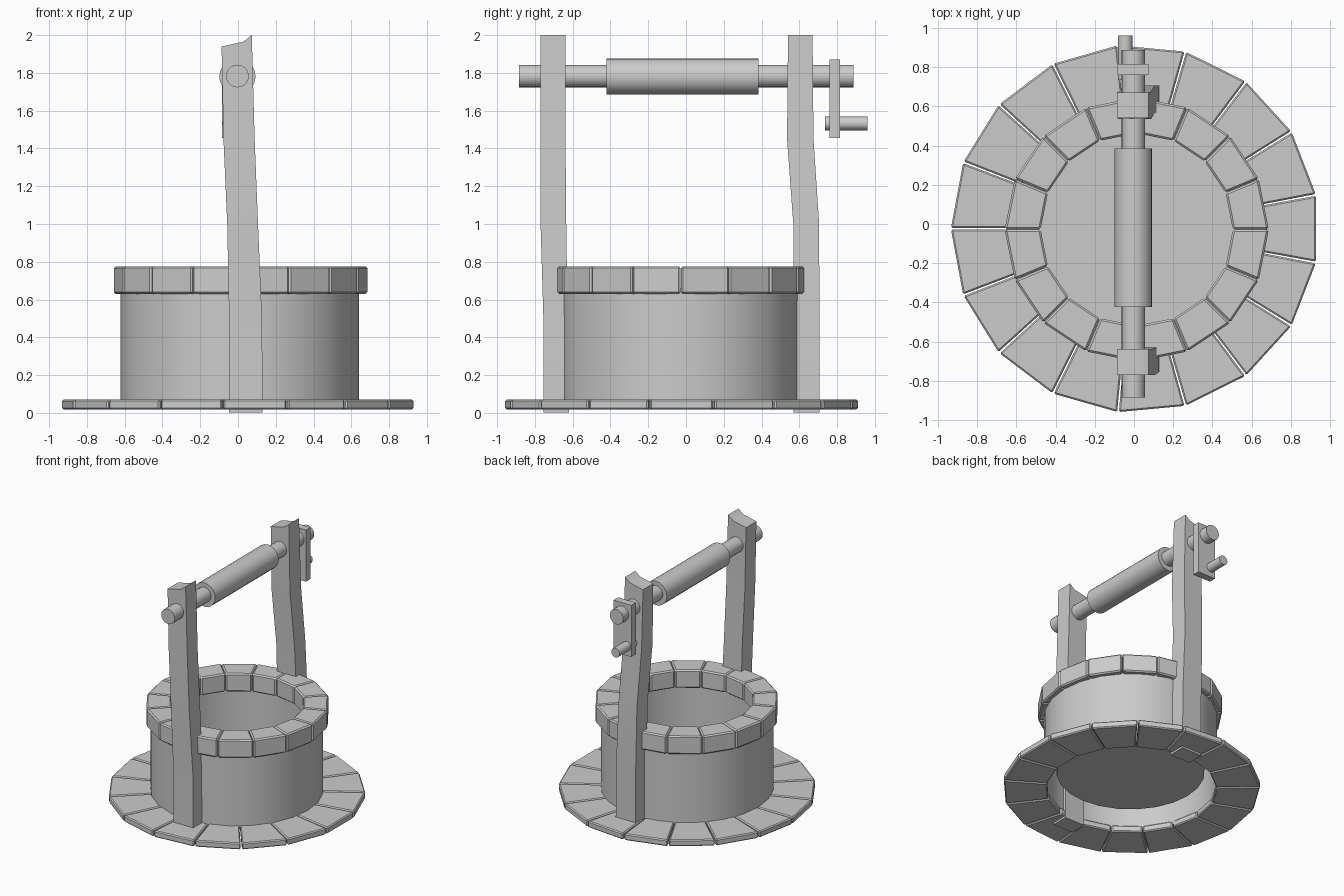
import bpy, bmesh
from math import sin, cos, pi, radians

if "Cube" in bpy.data.objects:
    bpy.data.objects.remove(bpy.data.objects["Cube"])

CX, CY = 0.009, -0.028   # centre of the round masonry


def finish(bm, name, bevel=0.0, smooth=False):
    bmesh.ops.recalc_face_normals(bm, faces=bm.faces)
    me = bpy.data.meshes.new(name)
    bm.to_mesh(me)
    bm.free()
    ob = bpy.data.objects.new(name, me)
    bpy.context.collection.objects.link(ob)
    if bevel:
        m = ob.modifiers.new("bevel", 'BEVEL')
        m.width = bevel
        m.segments = 1
    if smooth:
        bpy.ops.object.select_all(action='DESELECT')
        ob.select_set(True)
        bpy.context.view_layer.objects.active = ob
        bpy.ops.object.shade_smooth_by_angle(angle=radians(30))
    return ob


def loft(bm, rings, cap_start=True):
    """Skin through equal-length rings of points, open at the last."""
    vs = [[bm.verts.new(p) for p in r] for r in rings]
    n = len(vs[0])
    for a, b in zip(vs, vs[1:]):
        for i in range(n):
            j = (i + 1) % n
            bm.faces.new((a[i], a[j], b[j], b[i]))
    if cap_start:
        bm.faces.new(vs[0][::-1])
    return vs


def stone_ring(name, count, r_in, r_out, z0, z1, gap, cx, cy, bevel):
    """Ring of straight-edged wedge stones; a joint lies on the -x side."""
    bm = bmesh.new()
    for k in range(count):
        a0 = pi + 2 * pi * k / count
        a1 = a0 + 2 * pi / count
        # joints open slightly towards the outside
        g = gap / 2
        plan = [(r, a0 + g / r_out) for r in (r_in, r_out)]
        plan += [(r, a1 - g / r_out) for r in (r_out, r_in)]
        rings = [[(cx + r * cos(a), cy + r * sin(a), z) for r, a in plan]
                 for z in (z0, z1)]
        bm.faces.new(loft(bm, rings)[1])
    return finish(bm, name, bevel)


def rod(name, x, y0, y1, z, r, seg=20):
    """Cylinder lying along y."""
    bm = bmesh.new()
    rings = [[(x + r * cos(2 * pi * i / seg), y, z + r * sin(2 * pi * i / seg))
              for i in range(seg)] for y in (y0, y1)]
    bm.faces.new(loft(bm, rings)[1])
    return finish(bm, name, smooth=True)


def post(name, sections):
    """Crooked timber; sections are (z, x0, x1, y0, y1), with an uneven top."""
    bm = bmesh.new()
    rings = []
    for k, (z, x0, x1, y0, y1) in enumerate(sections):
        xm = x0 + (x1 - x0) * 0.72
        zl, zm = (z - 0.06, z - 0.035) if k == len(sections) - 1 else (z, z)
        rings.append([(x0, y0, zl), (xm, y0, zm), (x1, y0, z),
                      (x1, y1, z), (xm, y1, zm), (x0, y1, zl)])
    v = loft(bm, rings)[-1]
    bm.faces.new((v[0], v[1], v[4], v[5]))
    bm.faces.new((v[1], v[2], v[3], v[4]))
    return finish(bm, name, smooth=True)


# Masonry: paving and rim stones
stone_ring("paving_stones", 17, 0.62, 0.938, 0.018, 0.07, 0.009, 0.005, CY + 0.004, 0.008)
stone_ring("rim_stones", 16, 0.49, 0.673, 0.63, 0.776, 0.002, 0.014, CY, 0.01)

# Wall: outer face, hidden top, inner face and floor of the shaft, open below
bm = bmesh.new()
profile = [(0.632, 0.045), (0.632, 0.66), (0.54, 0.66), (0.54, 0.165)]
shaft = loft(bm, [[(CX + r * cos(2 * pi * i / 24), CY + r * sin(2 * pi * i / 24), z)
                   for i in range(24)] for r, z in profile], cap_start=False)
bm.faces.new(shaft[-1])
finish(bm, "well_wall", smooth=True)

# Timber posts
xs = [(0.002, -0.047, 0.131), (0.5, -0.047, 0.127), (1.0, -0.057, 0.106),
      (1.45, -0.077, 0.088), (2.0, -0.087, 0.073)]
front_y = [(-0.755, -0.62), (-0.755, -0.627), (-0.77, -0.634),
           (-0.77, -0.638), (-0.77, -0.638)]
back_y = [(0.57, 0.706), (0.57, 0.706), (0.568, 0.705), (0.535, 0.675), (0.54, 0.67)]
post("front_post", [a + b for a, b in zip(xs, front_y)])
post("back_post", [a + b for a, b in zip(xs, back_y)])

# Windlass
rod("axle", -0.003, -0.885, 0.887, 1.783, 0.06)
rod("drum", -0.003, -0.422, 0.384, 1.781, 0.096)
rod("crank_handle", -0.045, 0.735, 0.96, 1.533, 0.037)

bm = bmesh.new()
bmesh.ops.create_cube(bm, size=1)
bmesh.ops.scale(bm, verts=bm.verts, vec=(0.158, 0.057, 0.415))
bmesh.ops.translate(bm, verts=bm.verts, vec=(-0.006, 0.788, 1.663))
finish(bm, "crank_arm")
